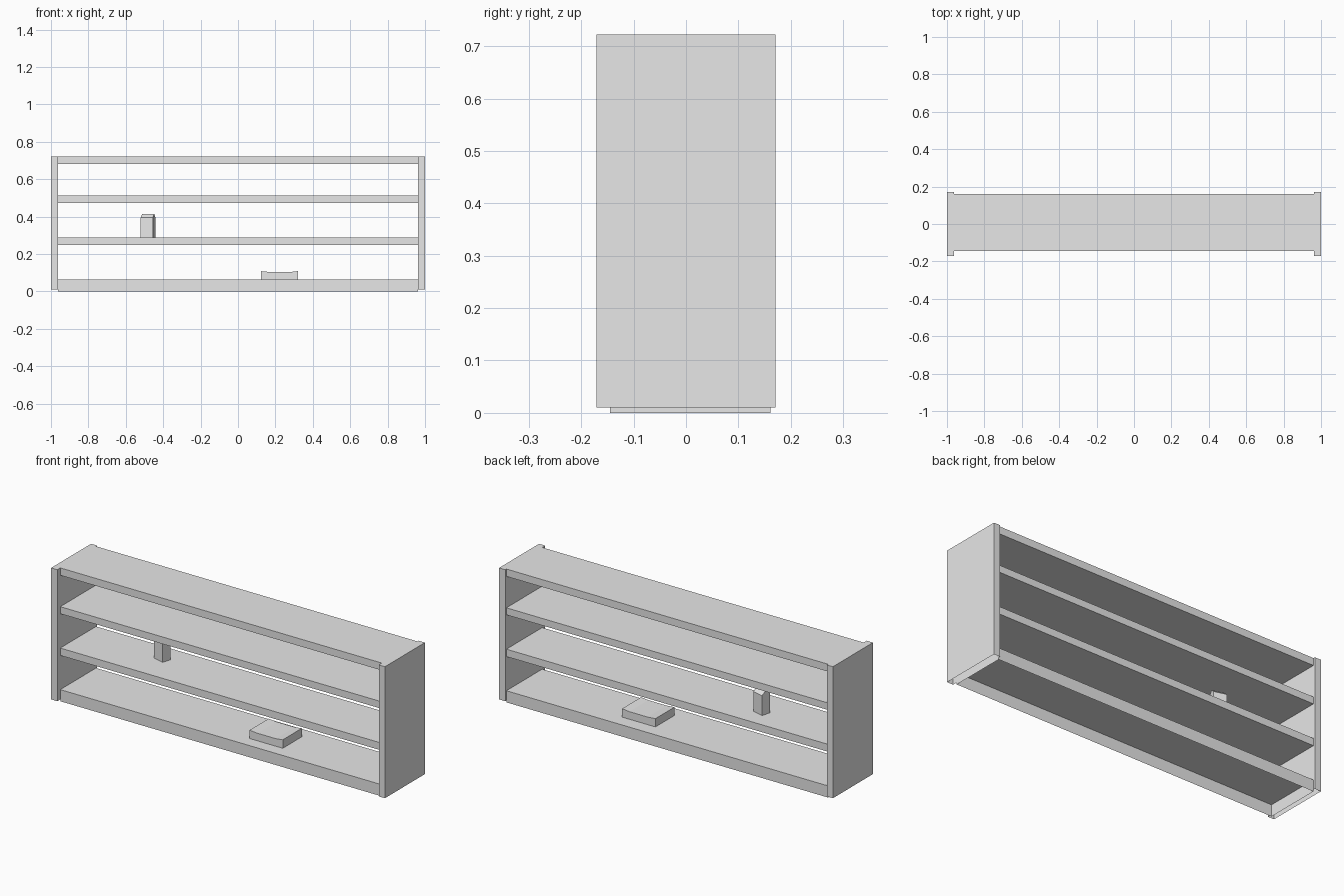
import bpy, bmesh
from mathutils import Matrix, Vector

cube = bpy.data.objects.get("Cube")
if cube:
    bpy.data.objects.remove(cube, do_unlink=True)

grey = bpy.data.materials.new("plain_grey")
grey.use_nodes = True
grey.diffuse_color = (0.8, 0.8, 0.8, 1)
grey.node_tree.nodes["Principled BSDF"].inputs["Base Color"].default_value = (0.8, 0.8, 0.8, 1)


def finish(name, bm, open_bottom):
    """Turn a bmesh into an object, leaving the underside open if wanted."""
    bmesh.ops.recalc_face_normals(bm, faces=bm.faces)
    if open_bottom:
        low = [f for f in bm.faces if f.normal.z < -0.9]
        bmesh.ops.delete(bm, geom=low, context='FACES_ONLY')
    mesh = bpy.data.meshes.new(name)
    bm.to_mesh(mesh)
    bm.free()
    mesh.materials.append(grey)
    obj = bpy.data.objects.new(name, mesh)
    bpy.context.collection.objects.link(obj)
    return obj


def box(name, x, y, z, open_bottom=False):
    """Box from its ranges along each axis."""
    bm = bmesh.new()
    bmesh.ops.create_cube(bm, size=1)
    lo, hi = Vector((x[0], y[0], z[0])), Vector((x[1], y[1], z[1]))
    bmesh.ops.scale(bm, vec=hi - lo, verts=bm.verts)
    bmesh.ops.translate(bm, vec=(lo + hi) / 2, verts=bm.verts)
    return finish(name, bm, open_bottom)


def prism(name, profile, sweep, open_bottom=False):
    """Closed profile swept along a vector."""
    bm = bmesh.new()
    face = bm.faces.new([bm.verts.new(p) for p in profile])
    new = bmesh.ops.extrude_face_region(bm, geom=[face], use_keep_orig=True)["geom"]
    verts = [v for v in new if isinstance(v, bmesh.types.BMVert)]
    bmesh.ops.translate(bm, vec=sweep, verts=verts)
    return finish(name, bm, open_bottom)


INNER = 0.963
DEPTH = (-0.145, 0.161)

# side panels, hollow from below
box("left_panel", (INNER, 1), (-0.171, 0.171), (0.01, 0.722), True)
box("right_panel", (-1, -INNER), (-0.171, 0.171), (0.01, 0.722), True)

# shelves, with a hollow plinth as the lowest
box("plinth_shelf", (-INNER, INNER), DEPTH, (0, 0.063), True)
for name, z in (("lower_shelf", (0.248, 0.288)),
                ("upper_shelf", (0.474, 0.512)),
                ("top_board", (0.682, 0.722))):
    box(name, (-INNER, INNER), DEPTH, z)

# shallow block with a slightly dished top, on the plinth
dish = [(0.123, 0.063), (0.322, 0.063), (0.322, 0.109), (0.28, 0.104),
        (0.17, 0.104), (0.123, 0.108)]
prism("dished_block", [(x, -0.077, z) for x, z in dish], (0, 0.163, 0), True)

# small upright block with a ridged top, turned on the lower shelf
gable = [(0, 0), (0.05, 0), (0.05, 0.107), (0.027, 0.127), (0, 0.107)]
block = prism("ridged_block", [(0, y, z) for y, z in gable], (0.067, 0, 0), True)
block.data.transform(Matrix.Translation((-0.52, 0.025, 0.288)) @ Matrix.Rotation(-0.28, 4, 'Z'))
